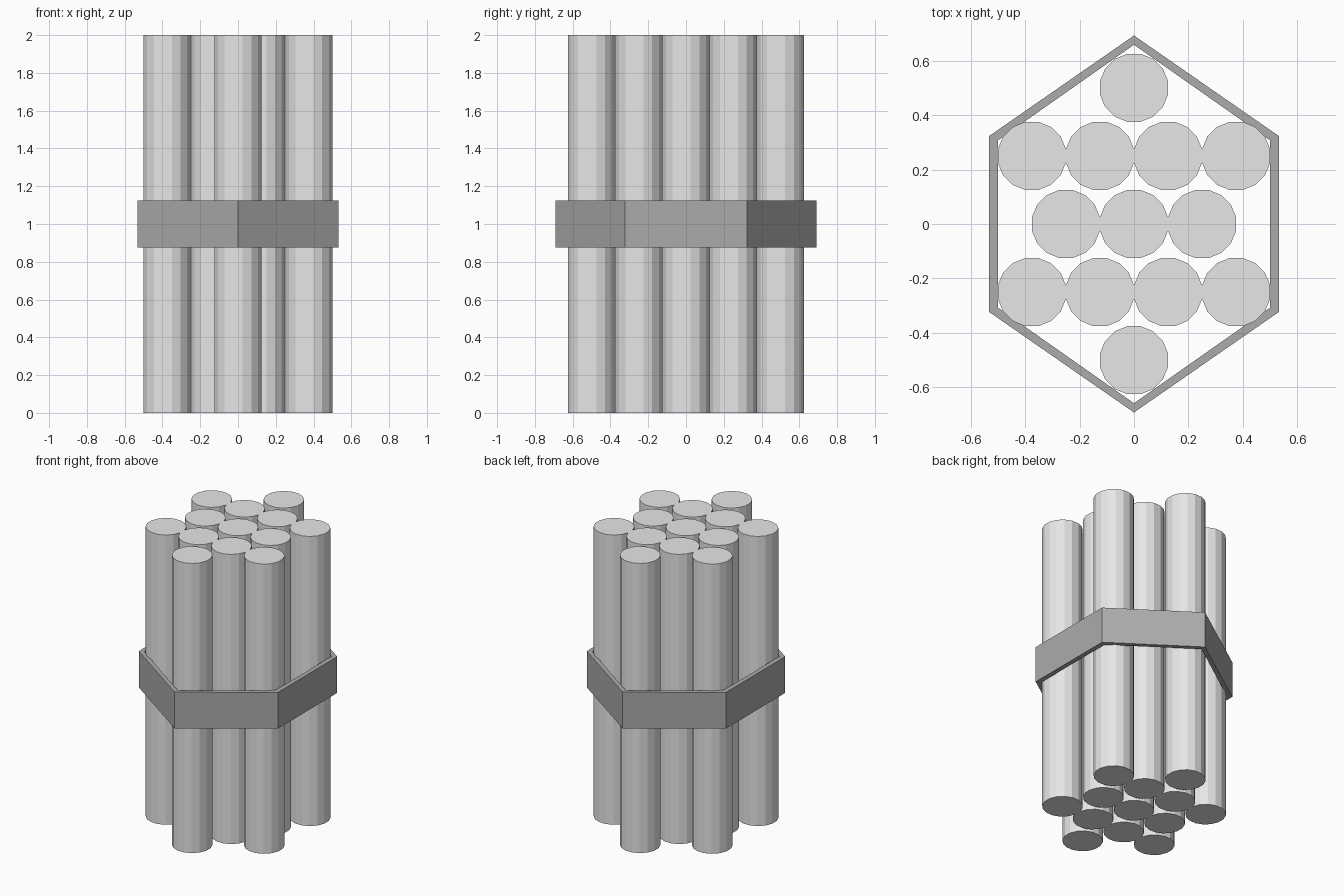
import bpy, bmesh, math

cube = bpy.data.objects.get("Cube")
if cube:
    bpy.data.objects.remove(cube, do_unlink=True)


def material(name, value):
    m = bpy.data.materials.new(name)
    m.use_nodes = True
    colour = (value, value, value, 1)
    m.diffuse_color = colour
    m.node_tree.nodes["Principled BSDF"].inputs["Base Color"].default_value = colour
    return m


light_grey = material("light grey", 0.8)
mid_grey = material("mid grey", 0.41)

# Rods: 16 flat sides, neighbours touching side to side
SIDES, APOTHEM, HEIGHT = 16, 0.125, 2.0
rod_mesh = bpy.data.meshes.new("rod")
bm = bmesh.new()
radius = APOTHEM / math.cos(math.pi / SIDES)
ring = [bm.verts.new((radius * math.cos((i + 0.5) * math.tau / SIDES),
                      radius * math.sin((i + 0.5) * math.tau / SIDES), 0))
        for i in range(SIDES)]
base = bm.faces.new(ring)
top = bmesh.ops.extrude_face_region(bm, geom=[base], use_keep_orig=True)["geom"]
bmesh.ops.translate(bm, vec=(0, 0, HEIGHT),
                    verts=[v for v in top if isinstance(v, bmesh.types.BMVert)])
bmesh.ops.recalc_face_normals(bm, faces=bm.faces)
bm.to_mesh(rod_mesh)
bm.free()
rod_mesh.materials.append(light_grey)

# Rows of the bundle, front to back
for row, count in enumerate((1, 4, 3, 4, 1)):
    for i in range(count):
        rod = bpy.data.objects.new(f"rod_{row + 1}_{i + 1}", rod_mesh)
        rod.location = ((i - (count - 1) / 2) * 2 * APOTHEM, (row - 2) * 2 * APOTHEM, 0)
        bpy.context.collection.objects.link(rod)


# Six-sided strap around the middle
def hexagon(x, y_side, y_tip):
    return [(0, -y_tip), (x, -y_side), (x, y_side), (0, y_tip), (-x, y_side), (-x, -y_side)]


outer, inner = hexagon(0.532, 0.323, 0.692), hexagon(0.5, 0.307, 0.658)
bm = bmesh.new()
loops = [[bm.verts.new((x, y, z)) for x, y in outline]
         for outline, z in ((outer, 0.875), (outer, 1.125), (inner, 1.125), (inner, 0.875))]
for k in range(4):
    a, b = loops[k], loops[(k + 1) % 4]
    for i in range(6):
        j = (i + 1) % 6
        bm.faces.new((a[i], a[j], b[j], b[i]))
bmesh.ops.recalc_face_normals(bm, faces=bm.faces)
strap_mesh = bpy.data.meshes.new("strap")
bm.to_mesh(strap_mesh)
bm.free()
strap_mesh.materials.append(mid_grey)
bpy.context.collection.objects.link(bpy.data.objects.new("strap", strap_mesh))
